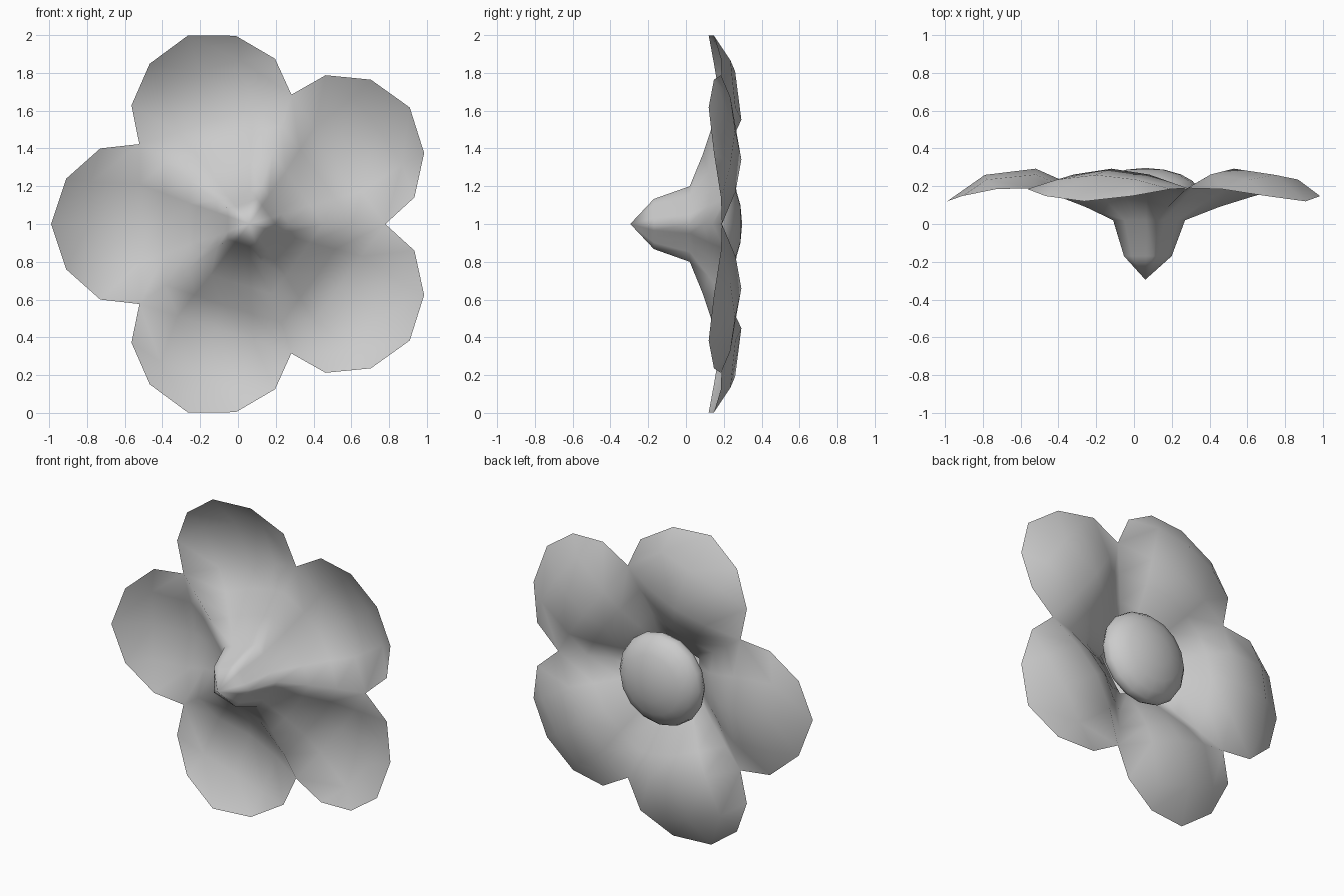
import bpy, bmesh
from math import sin, cos, pi
from mathutils import Vector

old = bpy.data.objects.get("Cube")
if old:
    bpy.data.objects.remove(old)

CENTRE = Vector((0.06, 0, 1))

grey = bpy.data.materials.new("soft grey")
grey.use_nodes = True
grey.diffuse_color = (0.6, 0.6, 0.6, 1)
grey.node_tree.nodes["Principled BSDF"].inputs["Base Color"].default_value = (0.6, 0.6, 0.6, 1)


def finish(name, bm):
    mesh = bpy.data.meshes.new(name)
    bm.to_mesh(mesh)
    bm.free()
    mesh.materials.append(grey)
    mesh.shade_smooth()
    obj = bpy.data.objects.new(name, mesh)
    bpy.context.collection.objects.link(obj)
    return obj


def place(along, across, depth, angle):
    return CENTRE + Vector((along * cos(angle) - across * sin(angle), depth,
                            along * sin(angle) + across * cos(angle)))


# Half a petal: rows from the pointed base outwards, columns from midrib to valley
# (along the petal, across the petal, depth)
ROWS = [
    [(0, 0, -0.295)] * 3,
    [(0.113, 0, -0.17), (0.113, 0.04, -0.17), (0.113, 0.082, -0.17)],
    [(0.17, 0, 0.02), (0.17, 0.06, 0.02), (0.17, 0.124, 0.02)],
    [(0.32, 0, 0.13), (0.318, 0.11, 0.12), (0.316, 0.229, 0.09)],
    [(0.45, 0, 0.235), (0.447, 0.16, 0.205), (0.445, 0.323, 0.14)],
    [(0.58, 0, 0.293), (0.58, 0.21, 0.262), (0.583, 0.423, 0.19)],
    [(0.85, 0, 0.26), (0.84, 0.22, 0.235), (0.79, 0.40, 0.185)],
    [(1.05, 0, 0.12), (0.97, 0.24, 0.148), (0.79, 0.40, 0.185)],
]

# Flower: five petals running into one pointed base
bm = bmesh.new()
for k in range(5):
    angle = pi + k * 2 * pi / 5
    for side in (1, -1):
        grid = [[bm.verts.new(place(a, side * b, d, angle)) for a, b, d in row]
                for row in ROWS]
        for low, high in zip(grid, grid[1:]):
            for c in range(2):
                quad = [low[c], low[c + 1], high[c + 1], high[c]]
                bm.faces.new(quad if side == 1 else quad[::-1])
bmesh.ops.remove_doubles(bm, verts=bm.verts, dist=0.004)
bmesh.ops.dissolve_degenerate(bm, edges=bm.edges, dist=0.0005)
bmesh.ops.recalc_face_normals(bm, faces=bm.faces)
finish("petals", bm)

# Rounded heart on the back, a turned profile of (radius, depth)
PROFILE = [(0, 0.297), (0.1, 0.288), (0.19, 0.262), (0.25, 0.228),
           (0.285, 0.185), (0.295, 0.15), (0.28, 0.12), (0.24, 0.085)]
bm = bmesh.new()
verts = [bm.verts.new(place(r, 0, d, 0)) for r, d in PROFILE]
edges = [bm.edges.new(pair) for pair in zip(verts, verts[1:])]
bmesh.ops.spin(bm, geom=verts + edges, cent=CENTRE, axis=(0, 1, 0),
               angle=2 * pi, steps=16, use_merge=True)
bmesh.ops.remove_doubles(bm, verts=bm.verts, dist=0.001)
bmesh.ops.recalc_face_normals(bm, faces=bm.faces)
finish("flower_heart", bm)
